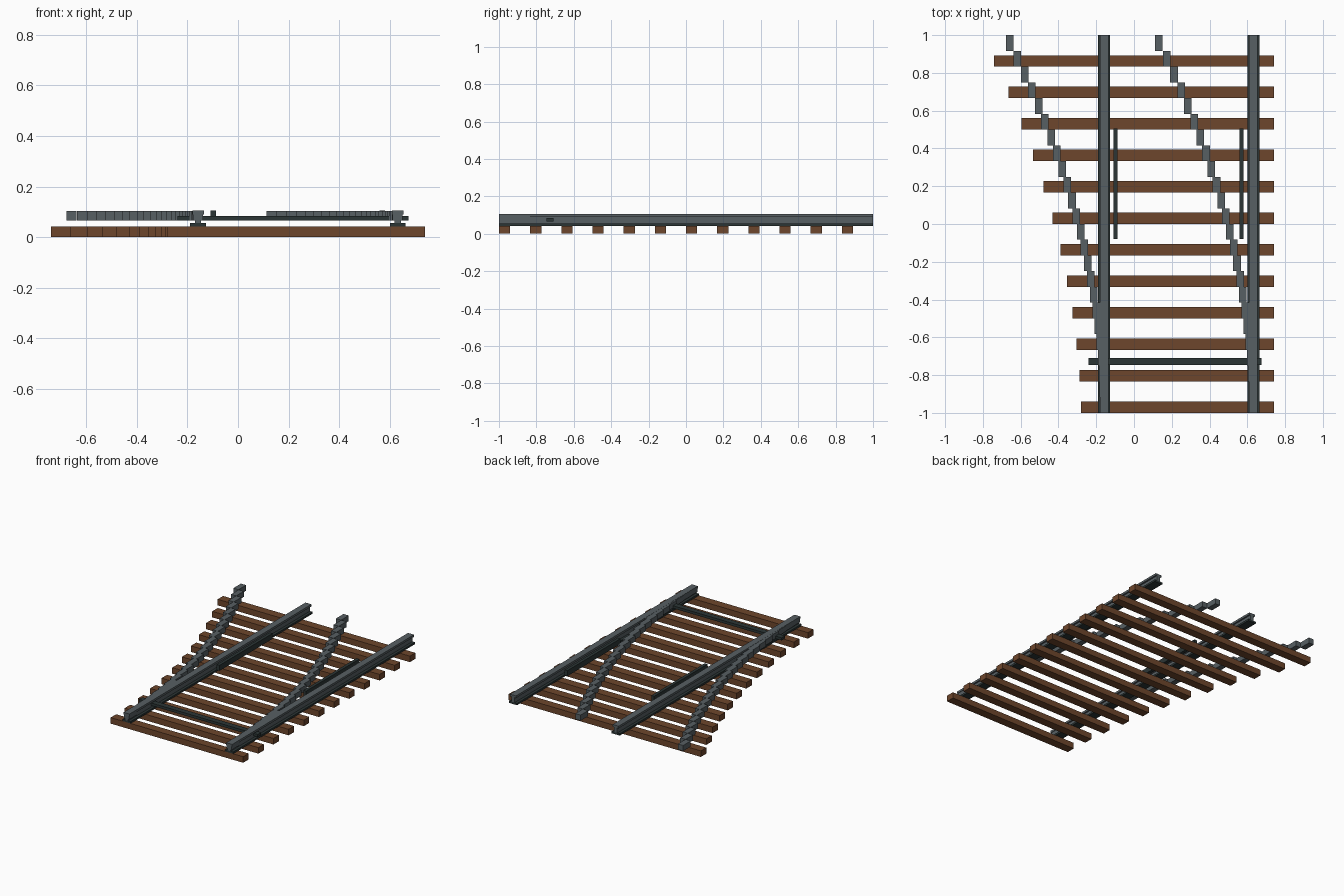
import bpy
import bmesh
from mathutils import Matrix, Vector

cube = bpy.data.objects.get("Cube")
if cube:
    bpy.data.objects.remove(cube, do_unlink=True)


def material(name, rgb):
    mat = bpy.data.materials.new(name)
    mat.use_nodes = True
    colour = (*rgb, 1)
    mat.diffuse_color = colour
    mat.node_tree.nodes["Principled BSDF"].inputs["Base Color"].default_value = colour
    return mat


WOOD = material("brown_wood", (0.155, 0.061, 0.025))
STEEL = material("grey_steel", (0.095, 0.115, 0.125))
DARK = material("dark_iron", (0.024, 0.036, 0.036))


def boxes(name, spans, mat):
    """One object from boxes given as (x range, y range, z range)."""
    bm = bmesh.new()
    for span in spans:
        centre = Vector([(a + b) / 2 for a, b in span])
        size = [b - a for a, b in span]
        bmesh.ops.create_cube(bm, size=1,
                              matrix=Matrix.Translation(centre) @ Matrix.Diagonal((*size, 1)))
    mesh = bpy.data.meshes.new(name)
    bm.to_mesh(mesh)
    bm.free()
    mesh.materials.append(mat)
    obj = bpy.data.objects.new(name, mesh)
    bpy.context.collection.objects.link(obj)
    return obj


def around(c, width):
    return (c - width / 2, c + width / 2)


# Wooden ties, growing longer towards the diverging side
TIES = 12
for i in range(TIES):
    t = i / (TIES - 1)
    left = -0.28 - 0.06 * t - 0.4 * t * t
    y = -0.97 + i / 6
    boxes(f"tie_{i + 1}", [((left, 0.74), around(y, 0.06), (0, 0.042))], WOOD)

FULL = (-1, 1)
SEGMENTS = 24
for side, x, guard_x in (("right", -0.158, -0.098), ("left", 0.632, 0.57)):
    # Straight rail: foot, web and head
    boxes(f"{side}_rail_foot", [(around(x, 0.063), FULL, (0.042, 0.055))], DARK)
    boxes(f"{side}_rail_web", [(around(x, 0.024), FULL, (0.055, 0.09))], STEEL)
    boxes(f"{side}_rail_head", [(around(x, 0.046), FULL, (0.09, 0.105))], STEEL)

    # Diverging rail: stepped blocks along a parabola
    steps = []
    for i in range(SEGMENTS):
        offset = 0.5 * ((i + 1) / SEGMENTS) ** 2
        y = -1 + 2 * i / SEGMENTS
        steps.append((around(x - offset, 0.04), (y, y + 2 / SEGMENTS), (0.065, 0.104)))
    boxes(f"{side}_diverging_rail", steps, STEEL)

    # Guard rail
    boxes(f"{side}_guard_rail", [(around(guard_x, 0.022), (-0.08, 0.505), (0.067, 0.105))], DARK)

# Throw bar linking the switch points
boxes("throw_bar", [((-0.24, 0.675), around(-0.728, 0.038), (0.065, 0.083))], DARK)
